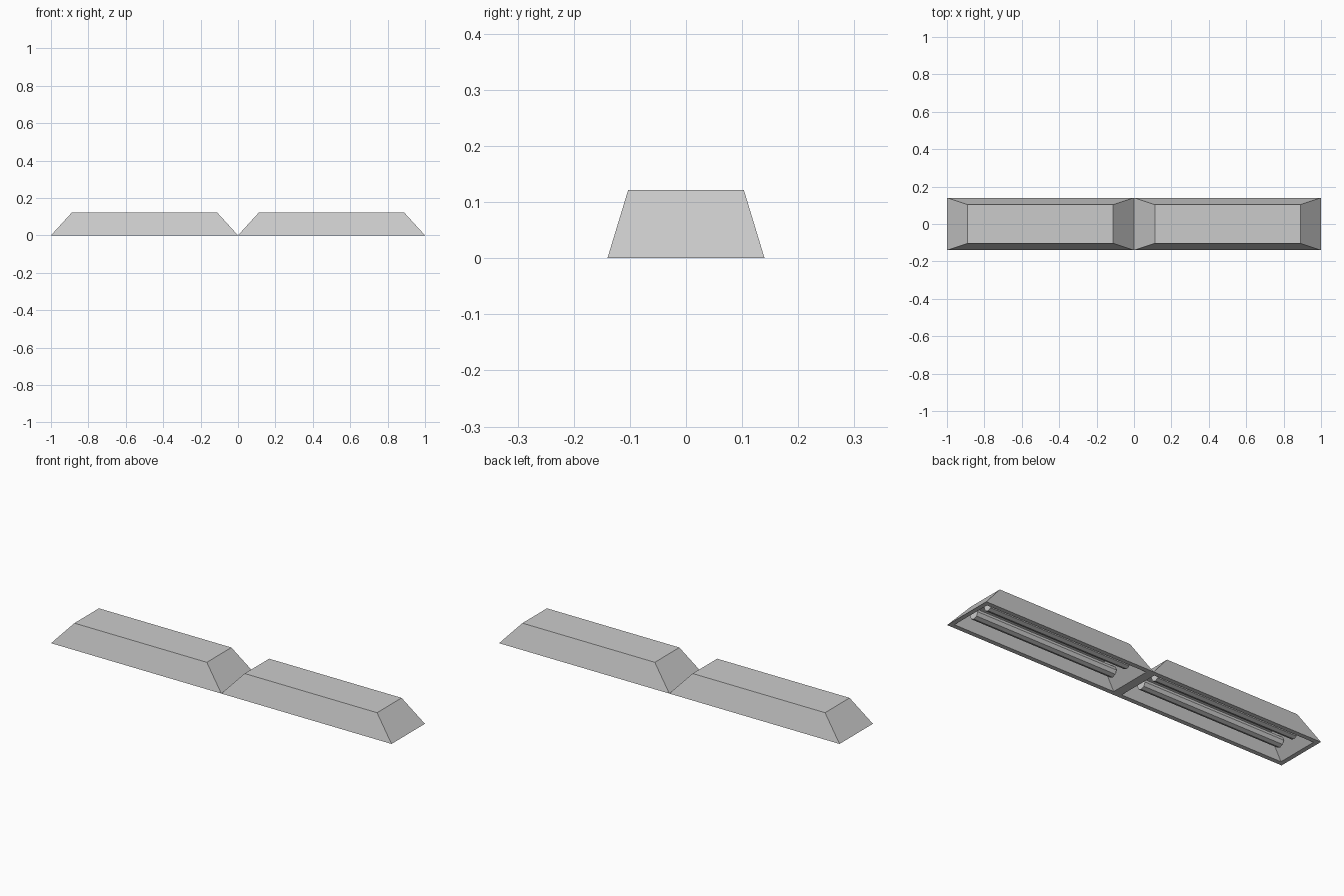
import bpy, bmesh, math

if "Cube" in bpy.data.objects:
    bpy.data.objects.remove(bpy.data.objects["Cube"])

CELL = 0.5        # half length of one light bay
HALF_W = 0.14     # half width at the rim
HEIGHT = 0.122


def ring(bm, hx, hy, z):
    return [bm.verts.new((sx * hx, sy * hy, z))
            for sx, sy in ((-1, -1), (1, -1), (1, 1), (-1, 1))]


def finish(bm, name, x):
    bmesh.ops.recalc_face_normals(bm, faces=bm.faces)
    mesh = bpy.data.meshes.new(name)
    bm.to_mesh(mesh)
    bm.free()
    obj = bpy.data.objects.new(name, mesh)
    obj.location.x = x
    bpy.context.collection.objects.link(obj)
    return obj


# Hollow tapered housing: outer shell, flat rim and inner reflector
def housing(name, x):
    bm = bmesh.new()
    rim = 0.024
    rings = [ring(bm, 0.389, 0.103, HEIGHT),
             ring(bm, CELL, HALF_W, 0),
             ring(bm, CELL - rim, HALF_W - rim, 0),
             ring(bm, 0.383, 0.086, 0.104)]
    for a, b in zip(rings, rings[1:]):
        for i in range(4):
            j = (i + 1) % 4
            bm.faces.new((a[i], a[j], b[j], b[i]))
    bm.faces.new(rings[0])
    bm.faces.new(rings[-1])
    return finish(bm, name, x)


# Eight-sided lamp tube lying along x
def tube(name, x, y, z=0.05, r=0.027, half_len=0.415):
    bpy.ops.mesh.primitive_cylinder_add(
        vertices=8, radius=r, depth=2 * half_len,
        location=(x, y, z), rotation=(0, math.pi / 2, 0))
    bpy.context.object.name = name


for side, x in (("left", -CELL), ("right", CELL)):
    housing(side + "_housing", x)
    for row, y in (("front", -0.05), ("back", 0.05)):
        tube(f"{side}_{row}_tube", x, y)
